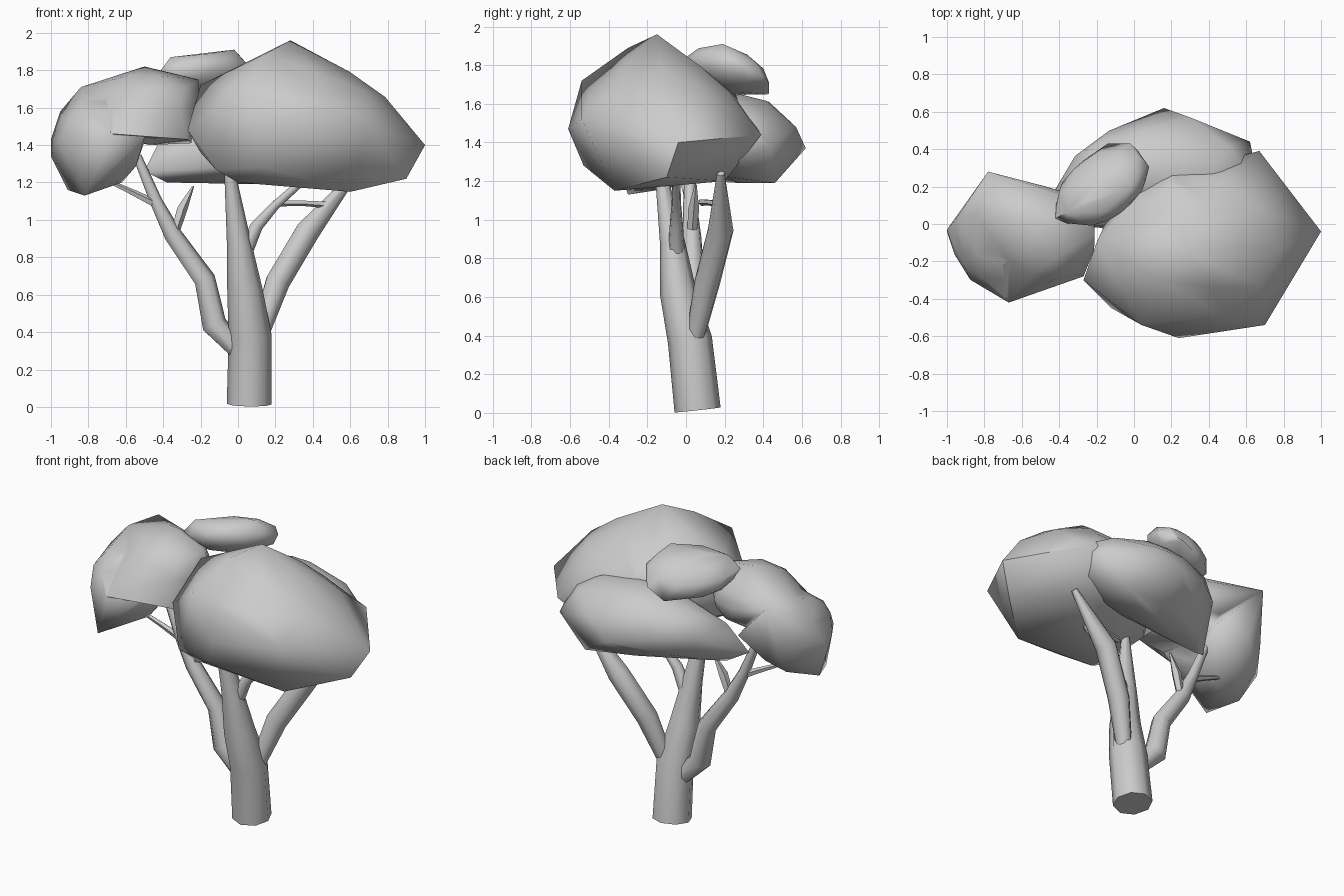
import bpy, bmesh, math
from mathutils import Vector, Euler

if "Cube" in bpy.data.objects:
    bpy.data.objects.remove(bpy.data.objects["Cube"])


def finish(ob, angle):
    bpy.ops.object.select_all(action='DESELECT')
    bpy.context.view_layer.objects.active = ob
    ob.select_set(True)
    bpy.ops.object.shade_smooth_by_angle(angle=math.radians(angle))


def new_object(name, bm):
    me = bpy.data.meshes.new(name)
    bm.to_mesh(me)
    bm.free()
    ob = bpy.data.objects.new(name, me)
    bpy.context.collection.objects.link(ob)
    finish(ob, 62)
    return ob


def limb(name, path, sides=7):
    """Tapered tube through (x, y, z, radius) stations."""
    bm = bmesh.new()
    pts = [Vector(p[:3]) for p in path]
    rings = []
    for i, p in enumerate(pts):
        t = (pts[min(i + 1, len(pts) - 1)] - pts[max(i - 1, 0)]).normalized()
        u = Vector((0, 1, 0)).cross(t).normalized()
        v = t.cross(u)
        rings.append([bm.verts.new(p + path[i][3] * (u * math.cos(a) + v * math.sin(a)))
                      for a in (2 * math.pi * k / sides for k in range(sides))])
    for a, b in zip(rings, rings[1:]):
        for k in range(sides):
            n = (k + 1) % sides
            bm.faces.new((a[k], a[n], b[n], b[k]))
    bm.faces.new(rings[0][::-1])
    bm.faces.new(rings[-1])
    new_object(name, bm)


def clump(name, centre, radii, corners, rot=(0, 0, 0)):
    """Leaf mass: rounded core pulled out to a few angular corners."""
    ball = bmesh.new()
    bmesh.ops.create_icosphere(ball, subdivisions=2, radius=1)
    r = Euler([math.radians(a) for a in rot]).to_matrix()
    points = [r @ (v.co * Vector(radii)) + Vector(centre) for v in ball.verts]
    ball.free()
    bm = bmesh.new()
    for p in points + list(corners):
        bm.verts.new(p)
    bmesh.ops.convex_hull(bm, input=bm.verts[:])
    bmesh.ops.delete(bm, geom=[v for v in bm.verts if not v.link_faces], context='VERTS')
    bmesh.ops.recalc_face_normals(bm, faces=bm.faces[:])
    return new_object(name, bm)


# Trunk and main branches
limb("trunk", [(.06, .06, .015, .12), (.065, .02, .38, .115), (.037, -.04, .62, .095),
               (.005, -.07, .88, .065), (-.05, -.14, 1.3, .025)], 8)
limb("left_branch", [(.03, .03, .27, .05), (-.13, .04, .44, .07), (-.18, .04, .68, .06),
                     (-.35, .03, .92, .05), (-.44, .02, 1.1, .035), (-.54, .02, 1.34, .025)])
limb("right_branch", [(.12, .05, .4, .05), (.21, .11, .67, .068), (.37, .18, .94, .068),
                      (.62, .18, 1.24, .02)])
limb("middle_branch", [(.03, -.05, .82, .045), (.1, -.05, .97, .035), (.2, -.05, 1.08, .025),
                       (.38, -.05, 1.24, .02)])
# Twigs
limb("left_twig", [(-.43, .02, 1.08, .025), (-.55, .0, 1.14, .018), (-.72, -.03, 1.22, .01)], 5)
limb("inner_twig", [(-.34, .03, .93, .025), (-.3, .04, 1.06, .03), (-.24, .05, 1.18, .006)], 5)
limb("right_twig", [(.19, .08, 1.09, .018), (.35, .12, 1.09, .016), (.5, .17, 1.08, .02)], 5)

# Leaf masses
clump("right_foliage", (.33, -.13, 1.51), (.51, .42, .33), [
    (1, -.04, 1.4), (.7, -.54, 1.52), (.24, -.61, 1.47), (.04, -.54, 1.72),
    (.28, -.15, 1.96), (.68, -.1, 1.69), (.6, -.37, 1.15), (.9, -.1, 1.22),
    (0, -.4, 1.2), (-.27, -.3, 1.48), (-.2, -.1, 1.72), (-.12, -.45, 1.27),
    (.67, .39, 1.44), (.2, .27, 1.63), (.5, .2, 1.2), (.15, -.53, 1.28),
    (.15, -.3, 1.89), (-.2, -.15, 1.36)])
clump("back_foliage", (.16, .28, 1.42), (.5, .27, .23), [
    (.16, .62, 1.37), (.3, .57, 1.48), (.62, .44, 1.38), (-.5, .05, 1.26),
    (-.38, .12, 1.2), (.42, .46, 1.19), (-.4, .14, 1.46), (.1, .43, 1.61),
    (-.2, .34, 1.55), (-.3, .26, 1.24)])
clump("top_foliage", (-.17, .2, 1.77), (.28, .19, .11), [
    (-.36, .06, 1.87), (-.02, .19, 1.91), (-.42, .03, 1.79), (.08, .3, 1.79),
    (-.02, .43, 1.71), (-.14, .43, 1.65)], (-25, 0, 35))
left = clump("left_foliage", (-.74, -.08, 1.42), (.23, .27, .25), [
    (-1, -.04, 1.34), (-1, -.03, 1.43), (-.95, .03, 1.58), (-.78, .28, 1.71),
    (-.82, -.3, 1.13), (-.91, -.1, 1.16), (-.67, -.42, 1.45), (-.84, .05, 1.71),
    (-.62, -.05, 1.2), (-.5, .17, 1.42), (-.5, -.32, 1.44)])
lobe = clump("left_foliage_lobe", (-.47, -.06, 1.6), (.27, .26, .2), [
    (-.5, .0, 1.82), (-.21, -.05, 1.75), (-.27, -.28, 1.43), (-.25, -.05, 1.41),
    (-.5, -.34, 1.55), (-.48, .2, 1.55), (-.78, .28, 1.71), (-.84, .05, 1.71),
    (-.67, -.42, 1.46), (-.95, .03, 1.58)])

# Merge the two left lobes into one bent mass
mod = left.modifiers.new("union", 'BOOLEAN')
mod.operation = 'UNION'
mod.object = lobe
bpy.context.view_layer.objects.active = left
bpy.ops.object.modifier_apply(modifier="union")
bpy.data.objects.remove(lobe)
